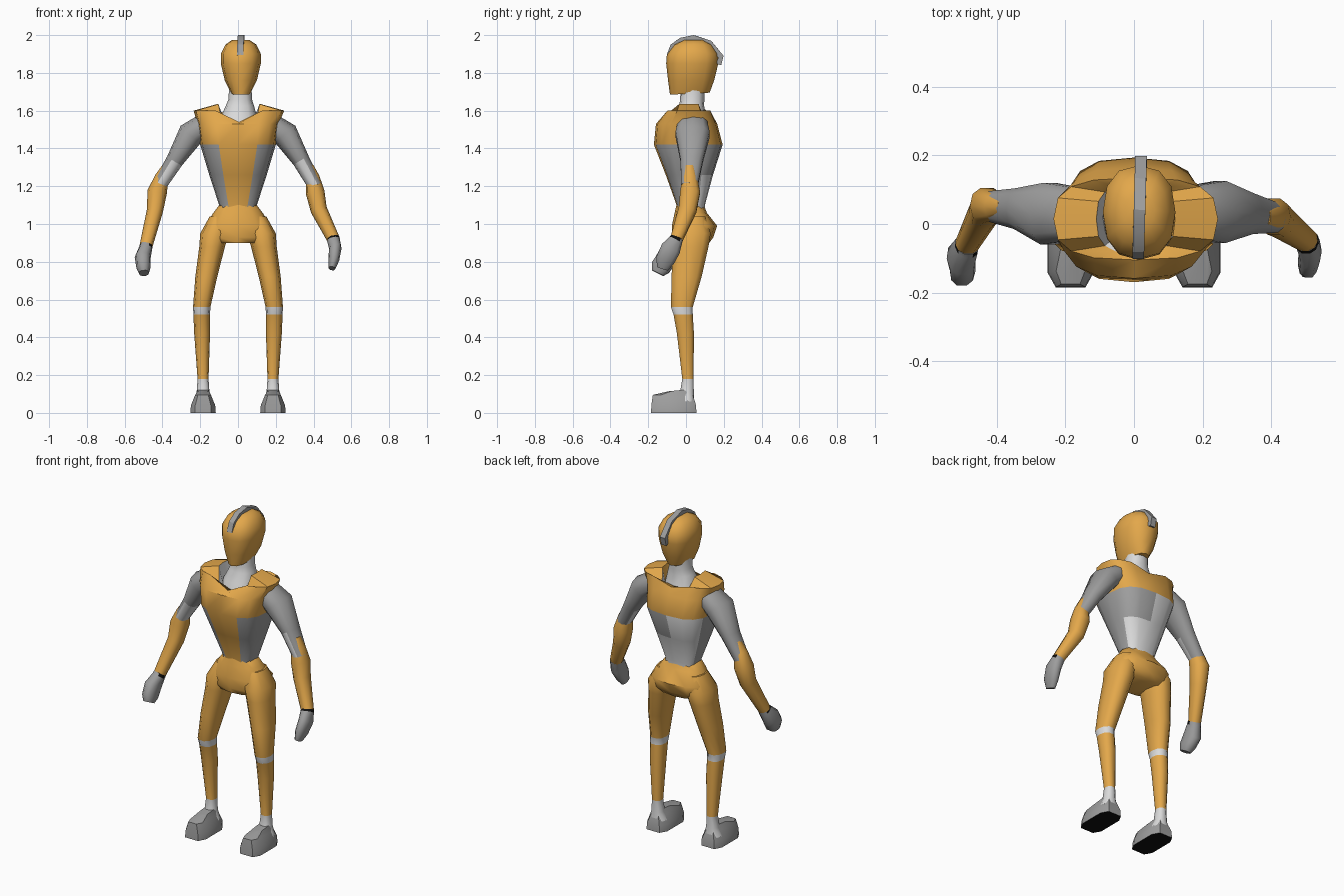
import bpy, bmesh, math
from mathutils import Vector

cube = bpy.data.objects.get("Cube")
if cube:
    bpy.data.objects.remove(cube)


def make_material(name, r, g, b):
    mat = bpy.data.materials.new(name)
    mat.use_nodes = True
    mat.diffuse_color = (r, g, b, 1)
    mat.node_tree.nodes["Principled BSDF"].inputs["Base Color"].default_value = (r, g, b, 1)
    return mat


MATERIALS = [make_material("orange armour", .77, .39, .07),
             make_material("mid grey cloth", .34, .34, .34),
             make_material("light grey cloth", .7, .7, .7),
             make_material("black sole", .005, .005, .005)]
ORANGE, GREY, LIGHT, BLACK = range(len(MATERIALS))
X, Y = Vector((1, 0, 0)), Vector((0, 1, 0))


def loft(name, sections, colour, sides=10, power=.85, ref=None, warp=None, smooth=55, turn=0):
    """Skin rings (x, y, z, radius_u, radius_v, slope). Rings are level unless
    a reference axis is given, then they stand square to the path."""
    bm = bmesh.new()
    centres = [Vector(s[:3]) for s in sections]
    rings = []
    for i, s in enumerate(sections):
        u, v = X, Y
        if ref:
            tangent = centres[min(i + 1, len(centres) - 1)] - centres[max(i - 1, 0)]
            u = ref.cross(tangent).normalized()
            v = tangent.cross(u).normalized()
        slope = s[5] if len(s) > 5 else 0
        ring = []
        for k in range(sides):
            a = math.tau * (k + turn) / sides
            c, d = (math.copysign(abs(f) ** power, f) for f in (math.cos(a), math.sin(a)))
            co = centres[i] + u * c * s[3] + v * d * s[4]
            co.z += slope * (co.y - centres[i].y)
            ring.append(bm.verts.new(warp(co) if warp else co))
        rings.append(ring)
    for low, high in zip(rings, rings[1:]):
        for k in range(sides):
            j = (k + 1) % sides
            bm.faces.new((low[k], low[j], high[j], high[k]))
    bm.faces.new(rings[0])
    bm.faces.new(rings[-1])
    bmesh.ops.recalc_face_normals(bm, faces=bm.faces)
    bm.normal_update()
    for f in bm.faces:
        f.material_index = colour(f.calc_center_median(), f.normal) if callable(colour) else colour
    mesh = bpy.data.meshes.new(name)
    bm.to_mesh(mesh)
    bm.free()
    for mat in MATERIALS:
        mesh.materials.append(mat)
    obj = bpy.data.objects.new(name, mesh)
    bpy.context.collection.objects.link(obj)
    bpy.ops.object.select_all(action="DESELECT")
    obj.select_set(True)
    bpy.context.view_layer.objects.active = obj
    bpy.ops.object.shade_smooth_by_angle(angle=math.radians(smooth))


def mirrored(sections):
    return [(-s[0], *s[1:]) for s in sections]


# Torso: armour chest and collar, cloth flanks and back, dipped neckline
def torso_colour(c, n):
    if c.z > 1.43:
        inside = abs(c.x) < .1 and abs(c.y - .02) < .095
        return LIGHT if inside else ORANGE
    if n.y < 0 and abs(c.x) < .3 * (c.z - .97):
        return ORANGE
    return LIGHT if n.y > .5 and (c.x < .03 or c.z < 1.2) else GREY


def neckline(co):
    if co.z > 1.58 and abs(co.x) < .1:
        co.z = 1.54 if co.y < 0 else 1.57
    return co


loft("torso", [(0, .025, 1.06, .1, .075), (0, .025, 1.1, .1, .075),
               (0, .018, 1.26, .152, .125), (0, .012, 1.42, .2, .182),
               (0, .003, 1.53, .215, .162), (.005, .015, 1.6, .24, .12),
               (.005, .015, 1.635, .115, .1), (.005, .02, 1.53, .09, .085)],
     torso_colour, sides=16, power=.7, warp=neckline, smooth=40)

# Hips
loft("hips", [(0, .022, 1.11, .092, .07), (0, .025, 1.06, .13, .085),
              (0, .045, .99, .175, .12), (0, .035, .93, .18, .11),
              (0, .028, .9, .13, .095)], ORANGE, sides=12, power=.8)

# Neck, head and crest
loft("neck", [(.005, .02, 1.53, .1, .1), (.005, .022, 1.57, .095, .085),
              (.01, .03, 1.625, .075, .066), (.012, .033, 1.66, .062, .064),
              (.012, .035, 1.72, .06, .064)], LIGHT, sides=12)
loft("head", [(.015, .02, 1.69, .05, .105, .05), (.015, .027, 1.76, .085, .122),
              (.015, .033, 1.85, .106, .138), (.015, .035, 1.9, .106, .136),
              (.015, .037, 1.95, .082, .1), (.015, .04, 1.975, .045, .05)],
     ORANGE, sides=12)
crest_path = [(-.088, 1.89), (-.07, 1.94), (-.025, 1.972), (.04, 1.985),
              (.125, 1.957), (.185, 1.885), (.172, 1.845)]
loft("crest", [(.015 + .03 * y, y, z, .015, .017) for y, z in crest_path],
     GREY, sides=4, power=.01, ref=X, turn=.5, smooth=25)


# Legs with knee bands and ankles, and feet with dark soles
def leg_colour(c, n):
    return LIGHT if .52 < c.z < .56 or c.z < .175 else ORANGE


def foot_colour(c, n):
    return BLACK if n.z < -.8 else GREY


leg = [(.1, .035, 1.04, .05, .07), (.125, .03, .95, .075, .105),
       (.137, .025, .88, .068, .098), (.168, .003, .72, .058, .083),
       (.192, -.022, .56, .046, .06), (.192, -.015, .52, .044, .053),
       (.19, -.003, .42, .042, .047), (.185, .01, .18, .029, .031),
       (.185, .005, .11, .034, .038), (.185, 0, .06, .056, .045)]
foot = [(.185, -.065, 0, .07, .125), (.185, -.065, .04, .067, .123),
        (.185, -.068, .09, .044, .112, -.05), (.185, -.035, .12, .03, .06, .1)]
for side, flip in (("left", list), ("right", mirrored)):
    loft(side + "_leg", flip(leg), leg_colour)
    loft(side + "_foot", flip(foot), foot_colour, sides=8, power=.5, turn=.5, smooth=40)


# Arms: cloth sleeve with a pale inner elbow, armoured forearm, gloved hand
def sleeve_colour(c, n):
    inward = n.x * math.copysign(1, c.x) < .1
    return LIGHT if c.z < 1.37 and inward and n.y < .2 else GREY


def hand_colour(c, n):
    wrist = .917 if c.x > 0 else .876
    return BLACK if c.z > wrist and n.z < .6 else GREY


arms = {
    "left": {"upper_arm": [(.17, .035, 1.53, .06, .08), (.25, .035, 1.475, .07, .094),
                           (.335, .03, 1.335, .046, .062), (.41, .018, 1.2, .038, .045)],
             "forearm": [(.383, .02, 1.31, .016, .025), (.395, .02, 1.25, .036, .04),
                         (.408, .022, 1.17, .05, .055), (.428, .008, 1.075, .044, .05),
                         (.505, -.05, .92, .034, .034)],
             "hand": [(.503, -.048, .926, .034, .035), (.506, -.054, .913, .034, .038),
                      (.515, -.08, .87, .033, .055), (.507, -.11, .81, .029, .052),
                      (.497, -.125, .765, .018, .032)]},
    "right": {"upper_arm": [(-.17, .03, 1.53, .06, .08), (-.25, .03, 1.475, .07, .094),
                            (-.335, .045, 1.335, .046, .062), (-.42, .052, 1.2, .038, .045)],
              "forearm": [(-.383, .05, 1.31, .016, .025), (-.403, .05, 1.25, .036, .04),
                          (-.428, .053, 1.17, .052, .055), (-.44, .03, 1.07, .043, .05),
                          (-.488, -.06, .88, .034, .034)],
              "hand": [(-.486, -.058, .886, .034, .036), (-.489, -.066, .872, .035, .04),
                       (-.505, -.1, .82, .042, .058), (-.5, -.135, .77, .038, .055),
                       (-.498, -.15, .74, .027, .035)]},
}
ARM_COLOURS = {"upper_arm": sleeve_colour, "forearm": ORANGE, "hand": hand_colour}
for side, parts in arms.items():
    for part, sections in parts.items():
        loft(f"{side}_{part}", sections, ARM_COLOURS[part], ref=Y)
